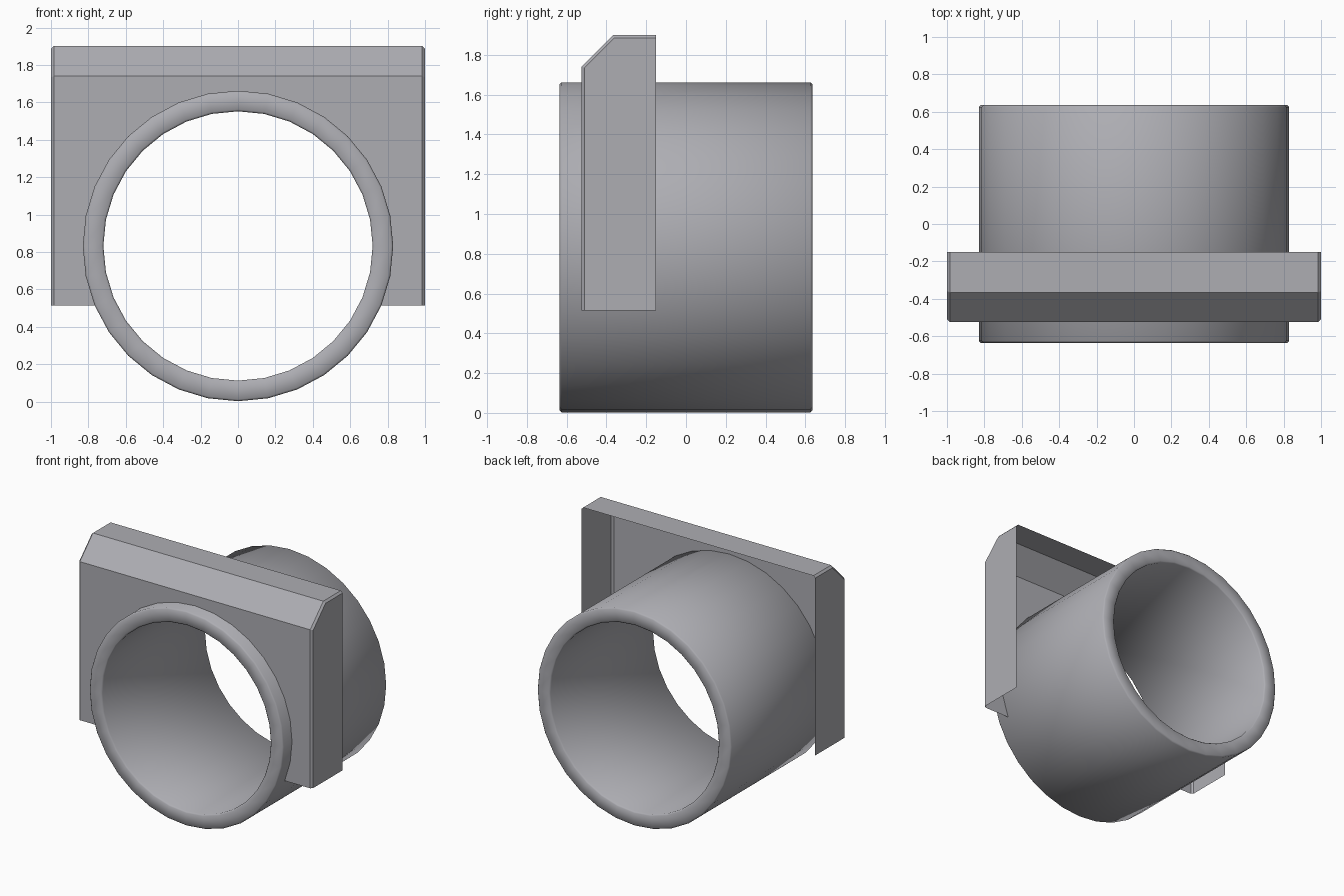
import bpy, bmesh, math

if "Cube" in bpy.data.objects:
    bpy.data.objects.remove(bpy.data.objects["Cube"])

R_OUT, R_IN, HALF, CZ, BEV, N = 0.83, 0.72, 0.635, 0.832, 0.01, 32

grey = bpy.data.materials.new("cool grey")
grey.diffuse_color = (0.42, 0.42, 0.45, 1)
grey.use_nodes = True
grey.node_tree.nodes["Principled BSDF"].inputs["Base Color"].default_value = grey.diffuse_color


def make_object(name, bm, smooth=False):
    me = bpy.data.meshes.new(name)
    bm.to_mesh(me)
    bm.free()
    me.materials.append(grey)
    ob = bpy.data.objects.new(name, me)
    bpy.context.collection.objects.link(ob)
    if smooth:
        bpy.context.view_layer.objects.active = ob
        ob.select_set(True)
        bpy.ops.object.shade_smooth_by_angle(angle=math.radians(50))
        ob.select_set(False)
    return ob


def ring_point(r, y, i):
    a = 2 * math.pi * i / N
    return (r * math.sin(a), y, CZ + r * math.cos(a))


# Pipe: hollow tube with small bevels on all four rims
half = [(R_IN, HALF - BEV), (R_IN + BEV, HALF), (R_OUT - BEV, HALF), (R_OUT, HALF - BEV)]
profile = half + [(r, -y) for r, y in reversed(half)]
bm = bmesh.new()
rings = [[bm.verts.new(ring_point(r, y, i)) for r, y in profile] for i in range(N)]
P = len(profile)
for i in range(N):
    a, b = rings[i], rings[(i + 1) % N]
    for j in range(P):
        k = (j + 1) % P
        bm.faces.new((a[j], a[k], b[k], b[j]))
bmesh.ops.recalc_face_normals(bm, faces=bm.faces)
make_object("pipe", bm, smooth=True)

# Collar: thin open-backed shell wrapped over the pipe
ZB = ring_point(R_OUT, 0, 10)[2]           # lower edge meets a pipe corner
XI, X = 0.985, 1.0
outer = [(-0.525, ZB), (-0.525, 1.74), (-0.365, 1.90), (-0.15, 1.90)]
inset = [(-0.51, ZB), (-0.51, 1.734), (-0.359, 1.885), (-0.15, 1.885)]
bm = bmesh.new()
line = {}
for s in (-1, 1):
    o = [bm.verts.new((s * XI, y, z)) for y, z in outer]
    e = [bm.verts.new((s * X, y, z)) for y, z in inset]
    back = bm.verts.new((s * X, -0.15, ZB))
    line[s] = o
    faces = [(o[j], o[j + 1], e[j + 1], e[j]) for j in range(3)] + [e + [back]]
    for f in faces:                        # edge bevels, then side wall
        bm.faces.new(f if s < 0 else list(reversed(f)))
left, right = line[-1], line[1]
for j in (1, 2):                           # slope and top
    bm.faces.new((left[j], right[j], right[j + 1], left[j + 1]))
# front panel: strips fanned from the pipe arc to the outer frame
arc = [bm.verts.new(ring_point(R_OUT, -0.525, i)) for i in range(-10, 11)]
for a, b in zip(arc[:10], arc[1:11]):
    bm.faces.new((left[1], left[0], a) if a is arc[0] else (left[1], arc[arc.index(a) - 1], a))
bm.faces.new((left[1], arc[9], arc[10]))
for k in range(10, 20):
    bm.faces.new((right[1], arc[k], arc[k + 1]))
bm.faces.new((right[1], arc[20], right[0]))
bm.faces.new((left[1], arc[10], right[1]))
bmesh.ops.recalc_face_normals(bm, faces=bm.faces)
# make the front panel face forward, and the shell with it
bm.faces.ensure_lookup_table()
if bm.faces[-1].normal.y > 0:
    bmesh.ops.reverse_faces(bm, faces=bm.faces)
# merge the fan back into one clean flat panel
bmesh.ops.dissolve_limit(bm, angle_limit=0.01, verts=[], edges=bm.edges)
make_object("collar_plate", bm)
